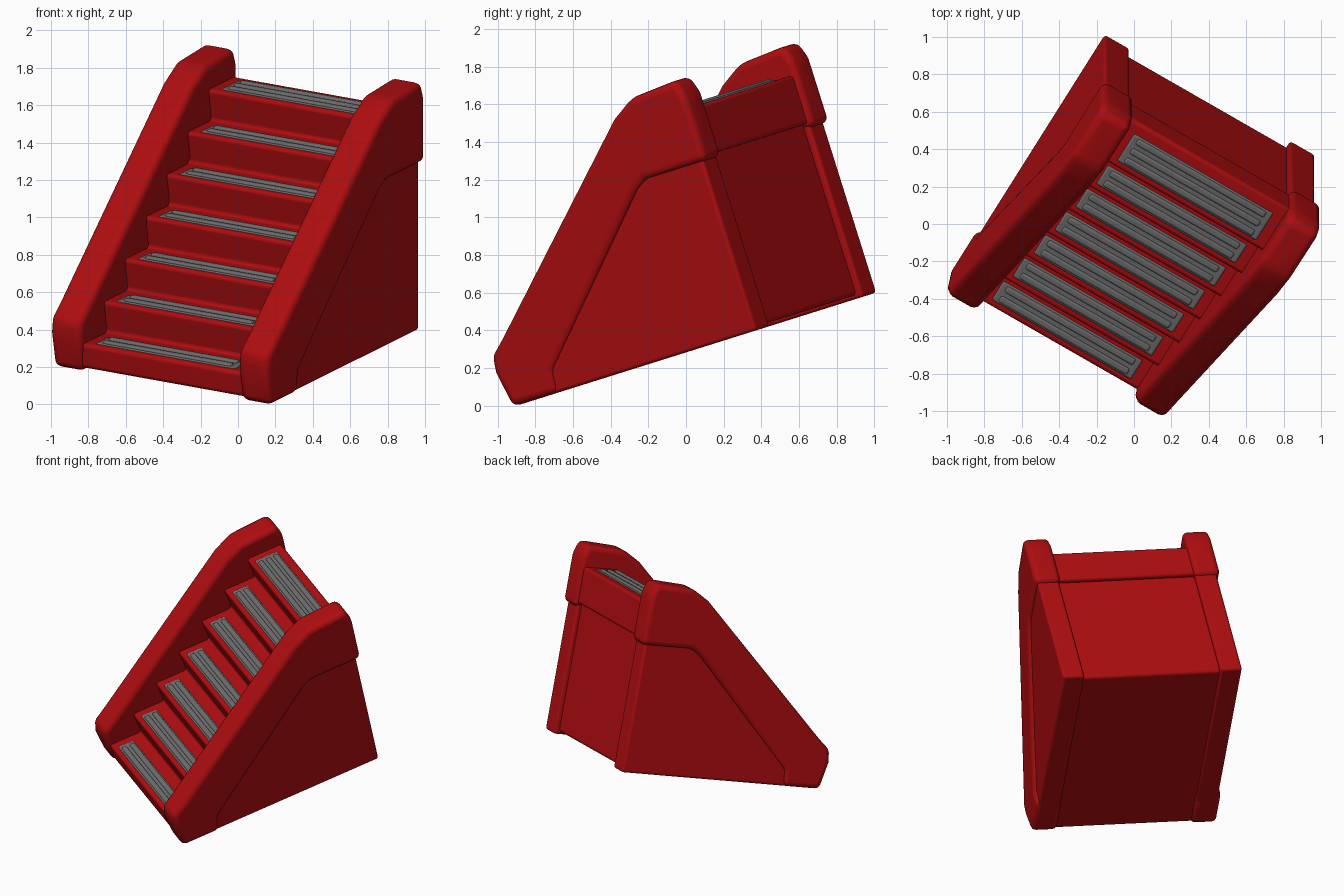
import bpy, bmesh, math
from mathutils import Matrix

cube = bpy.data.objects.get("Cube")
if cube:
    bpy.data.objects.remove(cube, do_unlink=True)


def material(name, rgb):
    m = bpy.data.materials.new(name)
    m.use_nodes = True
    m.diffuse_color = (*rgb, 1)
    m.node_tree.nodes["Principled BSDF"].inputs["Base Color"].default_value = (*rgb, 1)
    return m


RED = material("red_plastic", (0.42, 0.004, 0.005))
GREY = material("grey_rubber", (0.15, 0.15, 0.15))

# The staircase is leaning: tilted back and turned
PLACE = (Matrix.Translation((-0.06, -0.047, 0.268))
         @ Matrix.Rotation(math.radians(17.45), 4, 'X')
         @ Matrix.Rotation(math.radians(-31), 4, 'Z'))


def extrude_profile(name, points, x0, x1, mat, bevel, mirror=False):
    """Extrude a (depth, height) profile across the width and round its edges."""
    bm = bmesh.new()
    face = bm.faces.new([bm.verts.new((x0, y, z)) for y, z in points])
    side = bmesh.ops.extrude_face_region(bm, geom=[face])["geom"]
    verts = [v for v in side if isinstance(v, bmesh.types.BMVert)]
    bmesh.ops.translate(bm, verts=verts, vec=(x1 - x0, 0, 0))
    bmesh.ops.recalc_face_normals(bm, faces=bm.faces)
    mesh = bpy.data.meshes.new(name)
    bm.to_mesh(mesh)
    bm.free()
    mesh.materials.append(mat)
    obj = bpy.data.objects.new(name, mesh)
    bpy.context.collection.objects.link(obj)
    obj.matrix_world = PLACE
    if mirror:
        obj.modifiers.new("Mirror", 'MIRROR').use_mirror_merge = False
    b = obj.modifiers.new("Bevel", 'BEVEL')
    b.width, b.segments, b.limit_method = bevel, 4, 'ANGLE'
    b.angle_limit = math.radians(20)
    bpy.ops.object.select_all(action='DESELECT')
    obj.select_set(True)
    bpy.context.view_layer.objects.active = obj
    bpy.ops.object.shade_smooth_by_angle(angle=math.radians(40))
    return obj


def box(name, y0, y1, z0, z1, half, mat, bevel):
    return extrude_profile(name, [(y0, z0), (y1, z0), (y1, z1), (y0, z1)],
                           -half, half, mat, bevel)


def tread_mat(name, y0, y1, z, half, ribs):
    """Grey pad with a raised rim and long raised ribs."""
    box(name, y0, y1, z - 0.02, z + 0.006, half, GREY, 0.012)
    pitch = (y1 - y0) / ribs
    for k in range(ribs):
        mid = y0 + pitch * (k + 0.5)
        box(f"{name}_rib_{k + 1}", mid - pitch * 0.3, mid + pitch * 0.3,
            z - 0.01, z + 0.018, half - 0.035, GREY, 0.011)


# Side walls: a thick border around a recessed panel
border = [(-0.67, 0), (-0.71, 0.2), (-0.70, 0.29), (-0.61, 0.36), (0.46, 1.295),
          (0.6, 1.375), (0.9, 1.395), (0.935, 1.3), (0.935, 0.94), (0.54, 0.94),
          (0.47, 0.9), (-0.37, 0.12), (-0.38, 0)]
panel = [(-0.45, 0), (-0.45, 0.15), (0.48, 1.0), (0.905, 1.0), (0.905, 0)]
extrude_profile("side_wall_borders", border, 0.49, 0.68, RED, 0.038, mirror=True)
extrude_profile("side_wall_panels", panel, 0.5, 0.657, RED, 0.018, mirror=True)

# Stepped body
STEPS, FRONT, RUN, LOW, RISE = 7, -0.675, 0.217, 0.16, 0.179
TOP = LOW + RISE * (STEPS - 1)
profile = [(0.87, 0.02), (FRONT + 0.01, 0.02)]
for i in range(STEPS):
    y, z = FRONT + RUN * i, LOW + RISE * i
    if i:
        profile.append((y + 0.03, z - RISE))
    profile.append((y, z))
profile.append((0.87, TOP))
extrude_profile("stair_body", profile, -0.52, 0.52, RED, 0.022)

# Band along the back of the top landing
box("back_band", 0.75, 0.905, 0.965, TOP, 0.52, RED, 0.02)

# Grey tread pads
for i in range(STEPS):
    y, z = FRONT + RUN * i + 0.035, LOW + RISE * i
    last = i == STEPS - 1
    tread_mat(f"tread_pad_{i + 1}", y, y + (0.18 if last else 0.125), z, 0.435,
              3 if last else 2)
